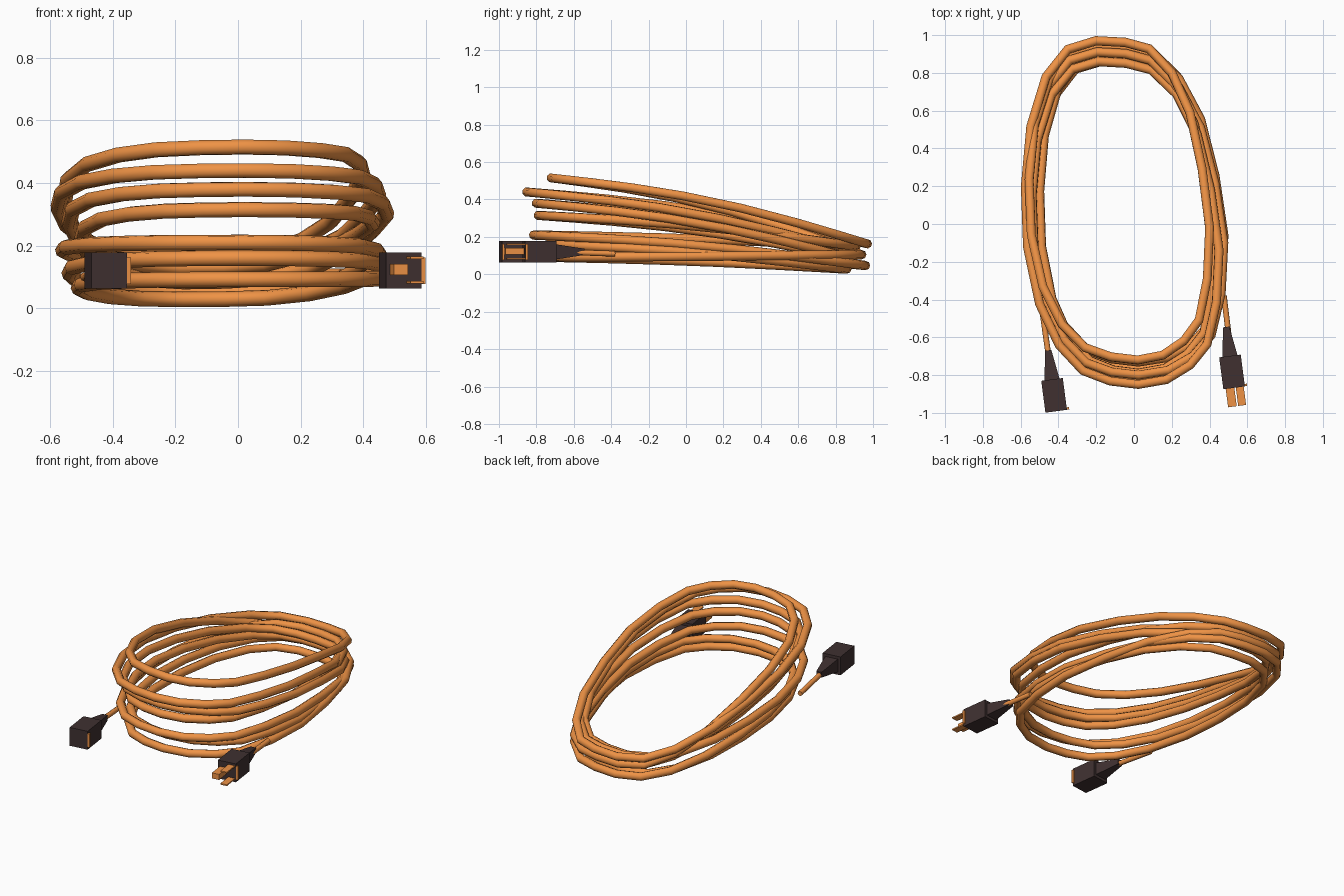
import bpy, bmesh, math
from mathutils import Matrix

if "Cube" in bpy.data.objects:
    bpy.data.objects.remove(bpy.data.objects["Cube"])


def material(name, rgb):
    m = bpy.data.materials.new(name)
    m.diffuse_color = (*rgb, 1)
    m.use_nodes = True
    m.node_tree.nodes["Principled BSDF"].inputs["Base Color"].default_value = m.diffuse_color
    return m


ORANGE = material("orange", (0.86, 0.29, 0.06))
DARK = material("dark_rubber", (0.05, 0.03, 0.03))

# Egg-shaped coil outline, clockwise from the left; 4 = back, 15 = front
LOOP = [(-1, .15), (-.95, .5), (-.81, .79), (-.61, .95), (-.35, 1), (-.08, .99), (.2, .95),
        (.5, .8), (.74, .55), (.9, .2), (1, -.17), (.97, -.49), (.86, -.75), (.66, -.88),
        (.38, -.97), (.05, -1), (-.22, -.98), (-.47, -.92), (-.69, -.77), (-.87, -.53), (-.98, -.2)]
# Each crossing: (y, z)
FRONT = [(-.77, .092), (-.73, .16), (-.815, .21), (-.79, .315), (-.80, .38), (-.85, .44), (-.72, .515)]
BACK = [(.86, .028), (.96, .047), (.91, .15), (.89, .085), (.86, .13), (.97, .163), (.94, .105)]
LEFT = [.51, .54, .56, .50, .54, .575, .555]
RIGHT = [.465, .455, .43, .475, .45, .40, .475]


def coil_point(k, front, back, left, right):
    u, v = LOOP[k % len(LOOP)]
    w = (v + 1) / 2
    y = front[0] + (back[0] - front[0]) * w
    rise = front[1] - back[1]
    z = front[1] - rise * w + .15 * rise * math.sin(math.pi * w)
    return (u * (left if u < 0 else right), y, z)


def tube(name, points, radius, cyclic=False):
    curve = bpy.data.curves.new(name, 'CURVE')
    curve.dimensions = '3D'
    curve.bevel_depth = radius
    curve.bevel_resolution = 2
    curve.use_fill_caps = True
    curve.materials.append(ORANGE)
    spline = curve.splines.new('POLY')
    spline.points.add(len(points) - 1)
    for p, co in zip(spline.points, points):
        p.co = (*co, 1)
    spline.use_cyclic_u = cyclic
    ob = bpy.data.objects.new(name, curve)
    bpy.context.collection.objects.link(ob)
    bpy.ops.object.select_all(action='DESELECT')
    bpy.context.view_layer.objects.active = ob
    ob.select_set(True)
    bpy.ops.object.convert(target='MESH')


# Coil: left side to the back, then right side to the front, repeated and closed
path = []
for i in range(len(BACK)):
    nxt = FRONT[(i + 1) % len(FRONT)]
    path += [coil_point(k, FRONT[i], BACK[i], LEFT[i], RIGHT[i]) for k in range(-5, 5)]
    path += [coil_point(k, nxt, BACK[i], LEFT[i], RIGHT[i]) for k in range(5, 16)]
tube("coiled_cable", path, .025, True)

# Thin cable ends running from the coil into the connectors
tube("socket_lead", [(-.452, -.70, .117), (-.49, -.43, .10)], .015)
tube("plug_lead", [(.503, -.60, .117), (.476, -.38, .11)], .015)


def block(name, frame, size, loc, mat, taper=1):
    """Box in a connector's frame; taper scales its rear (+y) end."""
    bm = bmesh.new()
    bmesh.ops.create_cube(bm, size=1)
    for v in bm.verts:
        s = taper if v.co.y > 0 else 1
        v.co = (v.co.x * size[0] * s + loc[0], v.co.y * size[1] + loc[1],
                v.co.z * size[2] * s + loc[2])
    me = bpy.data.meshes.new(name)
    bm.to_mesh(me)
    bm.free()
    me.materials.append(mat)
    ob = bpy.data.objects.new(name, me)
    ob.matrix_world = frame
    bpy.context.collection.objects.link(ob)


# Connector bodies with tapered strain reliefs and side strips
for name, x, y in (("socket", -.423, -.907), ("plug", .519, -.783)):
    frame = Matrix.Translation((x, y, .12)) @ Matrix.Rotation(math.radians(7.5), 4, 'Z')
    block(name + "_body", frame, (.115, .17, .115), (0, 0, 0), DARK)
    block(name + "_strain_relief", frame, (.08, .155, .08), (0, .1625, 0), DARK, .42)
    block(name + "_side_strip", frame, (.02, .012, .085), (.06, -.078, 0), ORANGE)

# Plug pins: two flat blades and one ground pin
for side, z in (("upper", .041), ("lower", -.038)):
    block(side + "_blade", frame, (.042, .10, .008), (.03, -.133, z), ORANGE)
block("ground_pin", frame, (.046, .10, .035), (-.022, -.133, .003), ORANGE)
